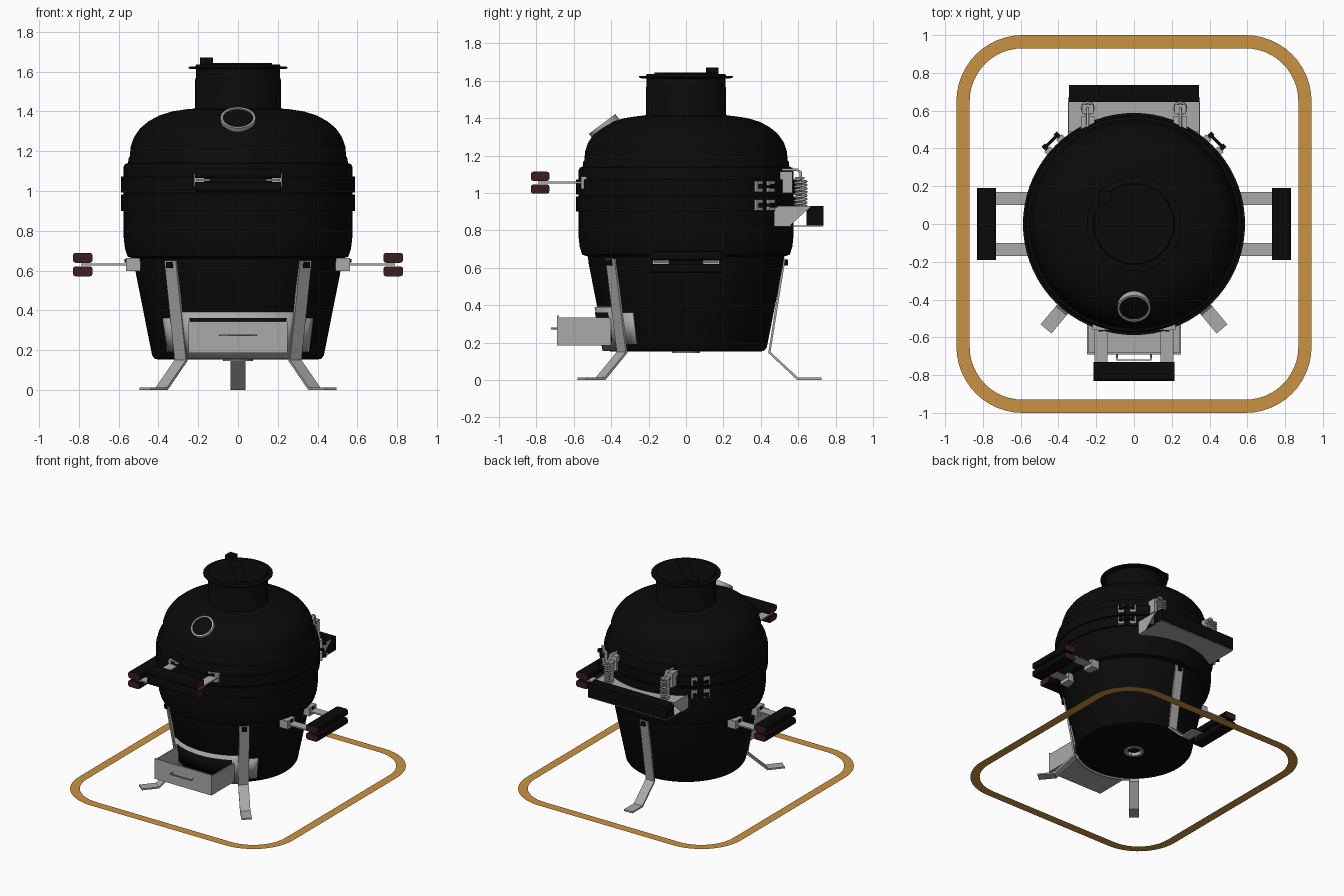
import bpy, bmesh, math
from math import sin, cos, pi, radians
from mathutils import Matrix, Vector

cube = bpy.data.objects.get("Cube")
if cube:
    bpy.data.objects.remove(cube, do_unlink=True)


def material(name, r, g, b):
    m = bpy.data.materials.new(name)
    m.use_nodes = True
    m.diffuse_color = (r, g, b, 1)
    m.node_tree.nodes["Principled BSDF"].inputs["Base Color"].default_value = (r, g, b, 1)
    return m


BLACK = material("black_ceramic", .003, .003, .003)
STEEL = material("brushed_steel", .4, .4, .4)
BROWN = material("dark_wood_ends", .045, .012, .014)
OAK = material("oak_orange", .6, .29, .055)


def finish(name, bm, mats, turn=0, smooth=False):
    """Turn the mesh about z, then link it as an object."""
    bmesh.ops.rotate(bm, verts=bm.verts, matrix=Matrix.Rotation(turn, 3, 'Z'))
    me = bpy.data.meshes.new(name)
    bm.to_mesh(me)
    bm.free()
    for m in mats:
        me.materials.append(m)
    ob = bpy.data.objects.new(name, me)
    bpy.context.collection.objects.link(ob)
    if smooth:
        bpy.ops.object.select_all(action='DESELECT')
        ob.select_set(True)
        bpy.context.view_layer.objects.active = ob
        bpy.ops.object.shade_smooth_by_angle(angle=radians(35))
    return ob


def box(name, x, y, z, mat, turn=0):
    """Box from (low, high) pairs."""
    bm = bmesh.new()
    bmesh.ops.create_cube(bm, size=1)
    for v in bm.verts:
        v.co = [r[0] + (c + .5) * (r[1] - r[0]) for c, r in zip(v.co, (x, y, z))]
    return finish(name, bm, [mat], turn)


def lathe(name, profile, mat, segments=72, move=None):
    bm = bmesh.new()
    vs = [bm.verts.new((r, 0, z)) for r, z in profile]
    edges = [bm.edges.new(p) for p in zip(vs, vs[1:])]
    bmesh.ops.spin(bm, geom=vs + edges, axis=(0, 0, 1), cent=(0, 0, 0),
                   angle=2 * pi, steps=segments)
    bmesh.ops.remove_doubles(bm, verts=bm.verts, dist=.0004)
    bmesh.ops.recalc_face_normals(bm, faces=bm.faces)
    if move:
        bm.transform(move)
    return finish(name, bm, [mat], smooth=True)


def prism(name, points, x0, x1, mat, turn=0):
    """Outline in (y, z) extruded along x."""
    bm = bmesh.new()
    face = bm.faces.new([bm.verts.new((x0, y, z)) for y, z in points])
    new = bmesh.ops.extrude_face_region(bm, geom=[face])["geom"]
    bmesh.ops.translate(bm, vec=(x1 - x0, 0, 0),
                        verts=[g for g in new if isinstance(g, bmesh.types.BMVert)])
    bmesh.ops.recalc_face_normals(bm, faces=bm.faces)
    return finish(name, bm, [mat], turn)


def wire(name, points, radius, mat):
    cu = bpy.data.curves.new(name, 'CURVE')
    cu.dimensions = '3D'
    cu.bevel_depth = radius
    cu.bevel_resolution = 1
    cu.use_fill_caps = True
    sp = cu.splines.new('POLY')
    sp.points.add(len(points) - 1)
    for p, co in zip(sp.points, points):
        p.co = (*co, 1)
    cu.materials.append(mat)
    ob = bpy.data.objects.new(name, cu)
    bpy.context.collection.objects.link(ob)
    return ob


def arc_plate(name, span, z0, z1, gap, mat):
    """Curved sheet following the tapered base around the front."""
    bm = bmesh.new()
    rows = []
    for i in range(25):
        a = radians(-span + 2 * span * i / 24)
        rows.append([bm.verts.new(((r + gap) * sin(a), -(r + gap) * cos(a), z))
                     for z in (z0, z1) for r in [.43 + (z - .155) * .18]])
    for p, q in zip(rows, rows[1:]):
        bm.faces.new((p[0], q[0], q[1], p[1]))
    ob = finish(name, bm, [mat], smooth=True)
    sol = ob.modifiers.new("thickness", 'SOLIDIFY')
    sol.thickness = .02


# Ceramic base and domed lid with clamping bands
lathe("base_shell", [(.055, .2), (.055, .152), (.40, .152), (.42, .158), (.432, .175),
                     (.52, .62), (.525, .66), (.555, .67), (.568, .71), (.575, .77),
                     (.575, .9)], BLACK)
lathe("lower_band", [(.57, .9), (.588, .9), (.588, .982), (.57, .982)], BLACK)
lathe("band_gasket", [(.576, .975), (.576, 1.0)], BLACK)
lathe("upper_band", [(.57, .992), (.588, .992), (.588, 1.072), (.57, 1.072)], BLACK)
lathe("lid_dome", [(.575, 1.07), (.575, 1.12), (.568, 1.135), (.553, 1.14), (.55, 1.165),
                   (.543, 1.175), (.54, 1.22), (.523, 1.27), (.492, 1.315), (.45, 1.35),
                   (.395, 1.38), (.33, 1.4), (.25, 1.412), (.2, 1.415)], BLACK)
lathe("chimney", [(.225, 1.405), (.215, 1.42), (.215, 1.56), (.21, 1.575), (.21, 1.615)], BLACK)
lathe("chimney_cap", [(0, 1.612), (.235, 1.612), (.25, 1.617), (.25, 1.624), (.215, 1.626),
                      (.21, 1.636), (0, 1.638)], BLACK)
box("damper_plate", (-.2, .2), (-.04, .04), (1.636, 1.643), BLACK, radians(-45))
box("damper_knob", (-.19, -.125), (.107, .175), (1.62, 1.67), BLACK)
lathe("drain_ring", [(.055, .17), (.055, .145), (.075, .145), (.075, .155)], STEEL, 32)
lathe("drain_cover", [(0, .18), (.056, .18)], BLACK, 32)

# Thermometer, tilted on the front of the dome
tilt = Matrix.Translation((0, -.44, 1.358)) @ Matrix.Rotation(radians(37), 4, 'X')
lathe("gauge_rim", [(.076, -.03), (.088, -.03), (.088, .014), (.076, .014), (.076, -.03)],
      STEEL, 40, tilt)
lathe("gauge_face", [(0, .006), (.077, .006)], BLACK, 40, tilt)


def handle(name, turn, z, half, arm):
    # Two rounded slats with bare wooden ends
    for dz in (-.034, .034):
        bm = bmesh.new()
        bmesh.ops.create_cube(bm, size=1)
        bmesh.ops.scale(bm, vec=(2 * half, .1, .05), verts=bm.verts)
        long_edges = [e for e in bm.edges if abs(e.verts[0].co.x - e.verts[1].co.x) > .1]
        bmesh.ops.bevel(bm, geom=long_edges, offset=.014, segments=2, affect='EDGES', profile=.5)
        for f in bm.faces:
            f.material_index = int(abs(f.normal.x) > .9)
        bmesh.ops.translate(bm, vec=(0, -.78, z + dz), verts=bm.verts)
        finish(name + "_slat", bm, [BLACK, BROWN], turn)
    # Flat arms, feet and bolts
    for s in (-1, 1):
        c = s * arm
        box(name + "_arm", (c - .035, c + .035), (-.79, -.53), (z - .005, z + .005), STEEL, turn)
        box(name + "_foot", (c - .045, c + .045), (-.562, -.49), (z - .033, z + .033), STEEL, turn)
        box(name + "_bolt", (c - .012, c + .012), (-.57, -.55), (z + .01, z + .028), BLACK, turn)


handle("front_handle", 0, 1.055, .215, .175)
handle("left_handle", pi / 2, .63, .19, .135)
handle("right_handle", -pi / 2, .63, .19, .135)

# Three bent strap legs with bolts
leg = [(-.532, .65), (-.452, .15), (-.6, .012), (-.725, .012),
       (-.725, .0), (-.594, .0), (-.44, .145), (-.518, .65)]
for name, turn in (("front_left_leg", radians(40)), ("front_right_leg", radians(-40)),
                   ("rear_leg", pi)):
    prism(name, leg, -.0375, .0375, STEEL, turn)
    box(name + "_bolt", (-.016, .016), (-.545, -.52), (.612, .644), BLACK, turn)

# Ash drawer with its curved surround
arc_plate("vent_surround", 36, .155, .39, .016, STEEL)
arc_plate("vent_side_flange", 53, .19, .36, .01, STEEL)
arc_plate("vent_opening", 30, .205, .36, .02, BLACK)
box("drawer_floor", (-.24, .24), (-.68, -.42), (.185, .195), STEEL)
box("drawer_front", (-.25, .25), (-.69, -.678), (.185, .345), STEEL)
for s in (-1, 1):
    box("drawer_side", sorted((s * .24, s * .25)), (-.68, -.40), (.185, .335), STEEL)
wire("drawer_pull", [(-.09, -.685, .275), (-.09, -.72, .275), (.09, -.72, .275),
                     (.09, -.685, .275)], .005, STEEL)

# Rear hinge: cross bar, tray and springs
box("hinge_bar", (-.345, .345), (.645, .735), (.826, .93), BLACK)
box("hinge_tray", (-.345, .345), (.47, .733), (.82, .826), STEEL)
box("hinge_shelf", (-.345, .345), (.49, .645), (.915, .921), STEEL)
for s in (-1, 1):
    prism("hinge_end_plate", [(.47, .82), (.47, .93), (.67, .93), (.55, .82)],
          s * .345, s * .35, STEEL)
    x, y = s * .245, .613
    turns, steps = 8, 12
    wire("hinge_spring", [(x + .03 * cos(2 * pi * i / steps), y + .03 * sin(2 * pi * i / steps),
                           .925 + .15 * i / (turns * steps)) for i in range(turns * steps + 1)],
         .007, STEEL)
    wire("spring_rod", [(x, y, .92), (x, y, 1.11), (x, y - .02, 1.125), (x, .5, 1.125)],
         .008, STEEL)
    box("spring_bracket", (x - .035, x + .035), (.5, .57), (1.0, 1.115), STEEL)
    box("spring_cap", (x - .03, x + .03), (y - .03, y + .02), (1.075, 1.085), STEEL)

    # Band clamps with screw heads
    turn = pi - s * radians(45)
    for z in (.935, 1.035):
        for c in (-.045, .045):
            box("band_clamp", (c - .022, c + .022), (-.605, -.57), (z - .03, z + .03), STEEL, turn)
            box("clamp_screw", (c - .012, c + .012), (-.635, -.6), (z - .012, z + .012), BLACK, turn)
        box("clamp_bolt", (-.04, .04), (-.628, -.612), (z - .008, z + .008), BLACK, turn)

# Flat rounded floor frame
bm = bmesh.new()
loops = []
for hx, hy, r in ((.94, 1, .35), (.87, .93, .28)):
    loop = []
    for q, (sx, sy) in enumerate(((1, 1), (-1, 1), (-1, -1), (1, -1))):
        for i in range(13):
            a = (q + i / 12) * pi / 2
            loop.append(bm.verts.new((sx * (hx - r) + r * cos(a), sy * (hy - r) + r * sin(a), 0)))
    loops.append(loop)
outer, inner = loops
for i in range(len(outer)):
    j = (i + 1) % len(outer)
    bm.faces.new((outer[i], outer[j], inner[j], inner[i]))
finish("floor_frame", bm, [OAK])
